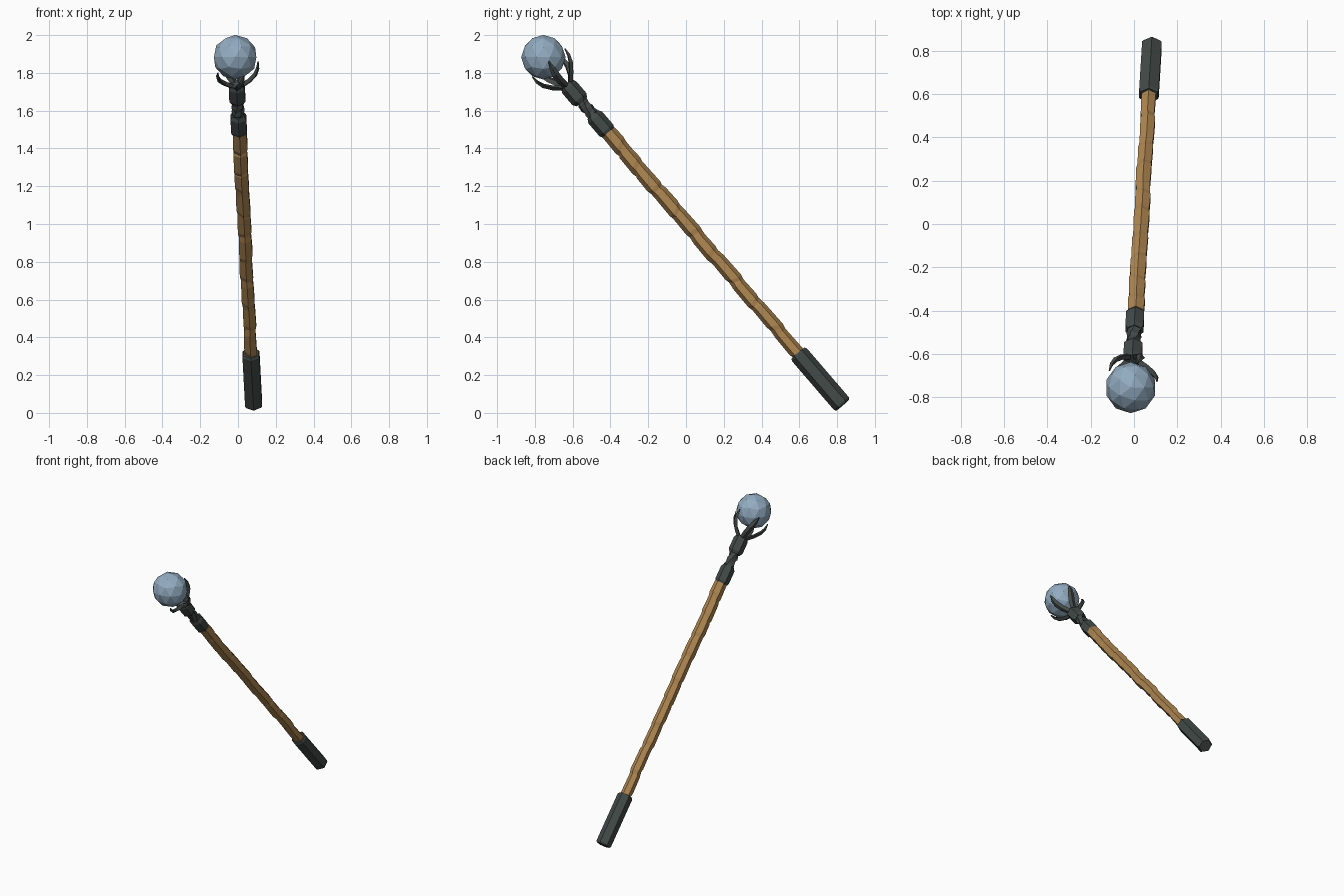
import bpy, bmesh, math, random
from mathutils import Matrix, Vector

if "Cube" in bpy.data.objects:
    bpy.data.objects.remove(bpy.data.objects["Cube"])

random.seed(4)

# Staff axis: from the grip end to the orb centre
FOOT = Vector((0.083, 0.830, 0.041))
ORB = Vector((-0.015, -0.755, 1.883))
w = (ORB - FOOT).normalized()
u = (Vector((1, 0, 0)) - w * w.x).normalized()
v = w.cross(u)
FRAME = Matrix.Translation(FOOT) @ Matrix((u, v, w)).transposed().to_4x4()
LENGTH = (ORB - FOOT).length


def material(name, rgb):
    m = bpy.data.materials.new(name)
    m.diffuse_color = (*rgb, 1)
    m.use_nodes = True
    m.node_tree.nodes["Principled BSDF"].inputs["Base Color"].default_value = m.diffuse_color
    return m


WOOD = material("brown wood", (0.42, 0.235, 0.08))
IRON = material("dark iron", (0.055, 0.068, 0.064))
GLASS = material("pale blue orb", (0.29, 0.41, 0.53))


def finish(name, bm, mat):
    bmesh.ops.recalc_face_normals(bm, faces=bm.faces)
    mesh = bpy.data.meshes.new(name)
    bm.to_mesh(mesh)
    bm.free()
    mesh.materials.append(mat)
    ob = bpy.data.objects.new(name, mesh)
    ob.matrix_world = FRAME
    bpy.context.collection.objects.link(ob)
    return ob


def loft(bm, rings):
    """Skin a list of point rings and cap both ends."""
    loops = [[bm.verts.new(p) for p in ring] for ring in rings]
    n = len(loops[0])
    for a, b in zip(loops, loops[1:]):
        for i in range(n):
            j = (i + 1) % n
            bm.faces.new((a[i], a[j], b[j], b[i]))
    bm.faces.new(loops[0][::-1])
    bm.faces.new(loops[-1])


def hexagon(t, r, tilt=0.0, lean=0.0, twist=0.0, cx=0.0, cy=0.0):
    """Six-sided ring at distance t, with a ridge on the upper side."""
    pts = []
    for i in range(6):
        a = math.pi / 2 + i * math.pi / 3 + twist
        x, y = r * math.cos(a), r * math.sin(a)
        pts.append((x + cx, y + cy, t + tilt * y + lean * x))
    return pts


def hex_part(name, profile, mat):
    bm = bmesh.new()
    loft(bm, [hexagon(t, r) for t, r in profile])
    finish(name, bm, mat)


# Metal grip and the two collars, with chamfered ends
hex_part("grip", [(0, .045), (.012, .052), (.352, .052), (.364, .045)], IRON)
hex_part("lower_collar", [(1.905, .040), (1.92, .048), (2.01, .048), (2.03, .037)], IRON)
hex_part("upper_collar", [(2.12, .037), (2.14, .049), (2.22, .049), (2.245, .038)], IRON)

# Twisted neck between the collars
bm = bmesh.new()
loft(bm, [hexagon(2.015 + .022 * i, (.036, .031)[i % 2], 0.5, 0.3, i * .2) for i in range(6)])
finish("neck", bm, IRON)

# Carved wooden shaft: stepped segments with slanted notches
bm = bmesh.new()
rings = []
joints = [.34, .52, .70, .86, 1.03, 1.18, 1.34, 1.50, 1.64, 1.78, 1.92]
for k, (a, b) in enumerate(zip(joints, joints[1:])):
    r = .036 + .006 * k / 9
    tilt, lean = random.uniform(-.6, .6), random.uniform(-.5, .5)
    cx, cy = random.uniform(-.003, .003), random.uniform(-.003, .003)
    rings.append(hexagon(a + .012, r * .93, tilt, lean, 0, cx, cy))
    rings.append(hexagon(a + .035, r * 1.06, tilt, lean, 0, cx, cy))
    rings.append(hexagon(b - .015, r * 1.0, 0, 0, 0, cx, cy))
loft(bm, rings)
finish("shaft", bm, WOOD)

# Five curved claws: (height from orb centre, radius, half width, half thickness)
CLAW = [(-.20, .020, .018, .014), (-.155, .070, .021, .013),
        (-.115, .102, .021, .012), (-.080, .116, .015, .009), (-.040, .120, .003, .003)]
bm = bmesh.new()
for k in range(5):
    base = math.radians(-150 + 72 * k)
    rings = []
    for i, (h, r, hw, ht) in enumerate(CLAW):
        ang = base + (i - 2) * .08
        out = Vector((math.cos(ang), math.sin(ang), 0))
        side = Vector((-out.y, out.x, 0))
        p, q = CLAW[max(i - 1, 0)], CLAW[min(i + 1, 4)]
        normal = (out * (q[0] - p[0]) - Vector((0, 0, q[1] - p[1]))).normalized()
        c = out * r + Vector((0, 0, LENGTH + h))
        rings.append([c + side * hw, c + normal * ht, c - side * hw, c - normal * ht])
    loft(bm, rings)
finish("claws", bm, IRON)

# Faceted orb
bm = bmesh.new()
bmesh.ops.create_icosphere(bm, subdivisions=2, radius=.118)
orb = finish("orb", bm, GLASS)
orb.matrix_world = Matrix.Translation(ORB)
